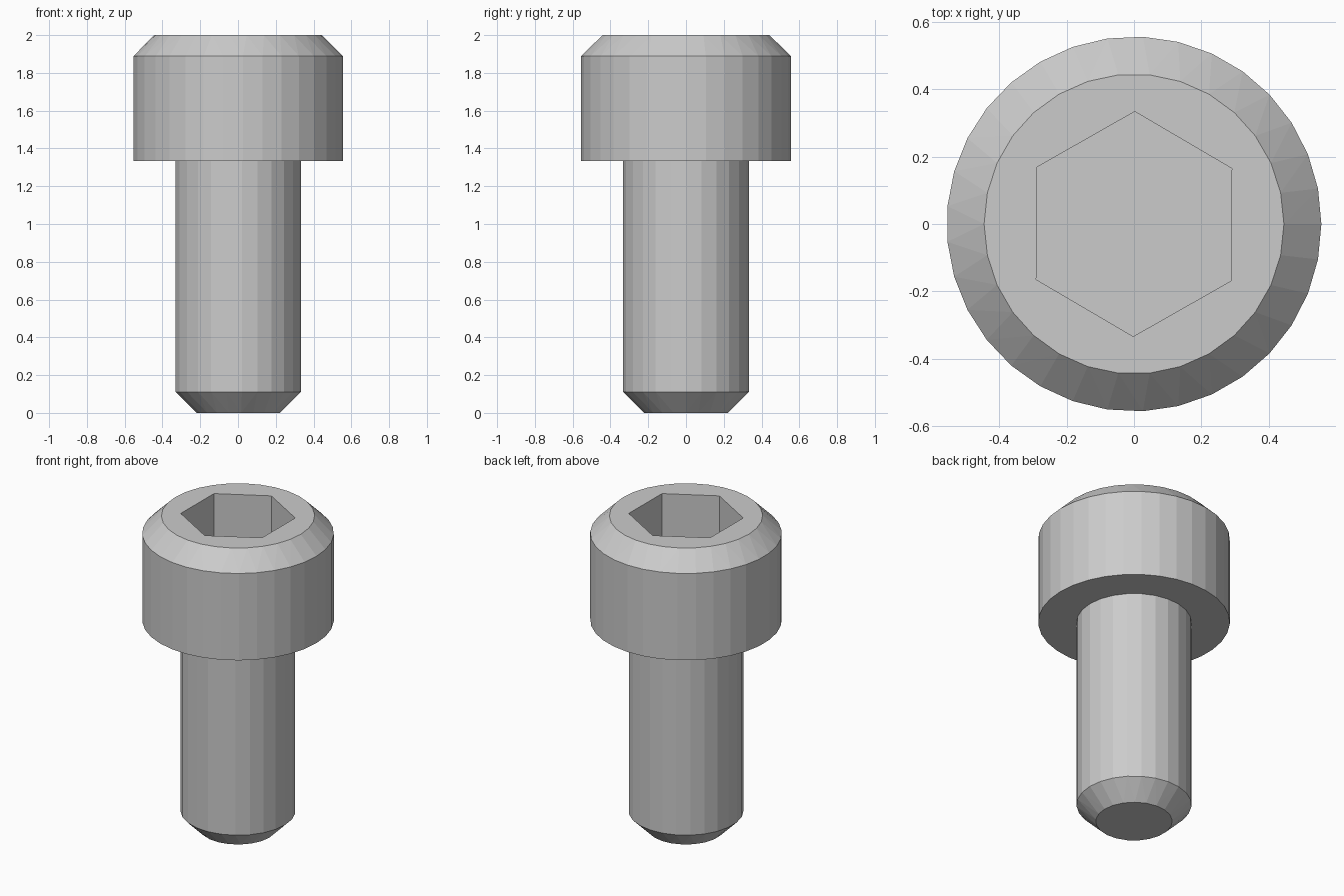
import bpy, bmesh
from math import cos, sin, tau, radians

cube = bpy.data.objects.get("Cube")
if cube:
    bpy.data.objects.remove(cube)

# Single steel grey
steel = bpy.data.materials.new("steel_grey")
steel.use_nodes = True
colour = (0.6, 0.6, 0.6, 1)
steel.diffuse_color = colour
steel.node_tree.nodes["Principled BSDF"].inputs["Base Color"].default_value = colour

UNIT = 1 / 9          # every dimension is a multiple of this


def turned_part(name, rings, turn=0):
    """Convex solid spanning stacked circles given as (sides, radius, z)."""
    bm = bmesh.new()
    for sides, radius, z in rings:
        for i in range(sides):
            a = tau * i / sides + turn
            bm.verts.new((radius * cos(a), radius * sin(a), z))
    bmesh.ops.convex_hull(bm, input=bm.verts)
    bmesh.ops.dissolve_limit(bm, angle_limit=radians(0.05),
                             verts=bm.verts, edges=bm.edges)
    bmesh.ops.recalc_face_normals(bm, faces=bm.faces)
    mesh = bpy.data.meshes.new(name)
    bm.to_mesh(mesh)
    bm.free()
    mesh.materials.append(steel)
    obj = bpy.data.objects.new(name, mesh)
    bpy.context.collection.objects.link(obj)
    return obj


# Shaft with chamfered tip, seated slightly inside the head
turned_part("shaft", [(21, 2 * UNIT, 0), (25, 3 * UNIT, UNIT),
                      (25, 3 * UNIT, 12.5 * UNIT)])

# Head with chamfered top rim
head = turned_part("head", [(33, 5 * UNIT, 12 * UNIT), (33, 5 * UNIT, 17 * UNIT),
                            (30, 4 * UNIT, 18 * UNIT)])

# Hexagonal drive socket cut into the head
cutter = turned_part("socket_cutter", [(6, 3 * UNIT, 15 * UNIT),
                                       (6, 3 * UNIT, 19 * UNIT)], radians(89.6))
cutter.hide_render = True
cut = head.modifiers.new("socket", "BOOLEAN")
cut.operation = "DIFFERENCE"
cut.solver = "EXACT"
cut.object = cutter
bpy.context.view_layer.objects.active = head
bpy.ops.object.modifier_apply(modifier=cut.name)
bpy.data.objects.remove(cutter)
